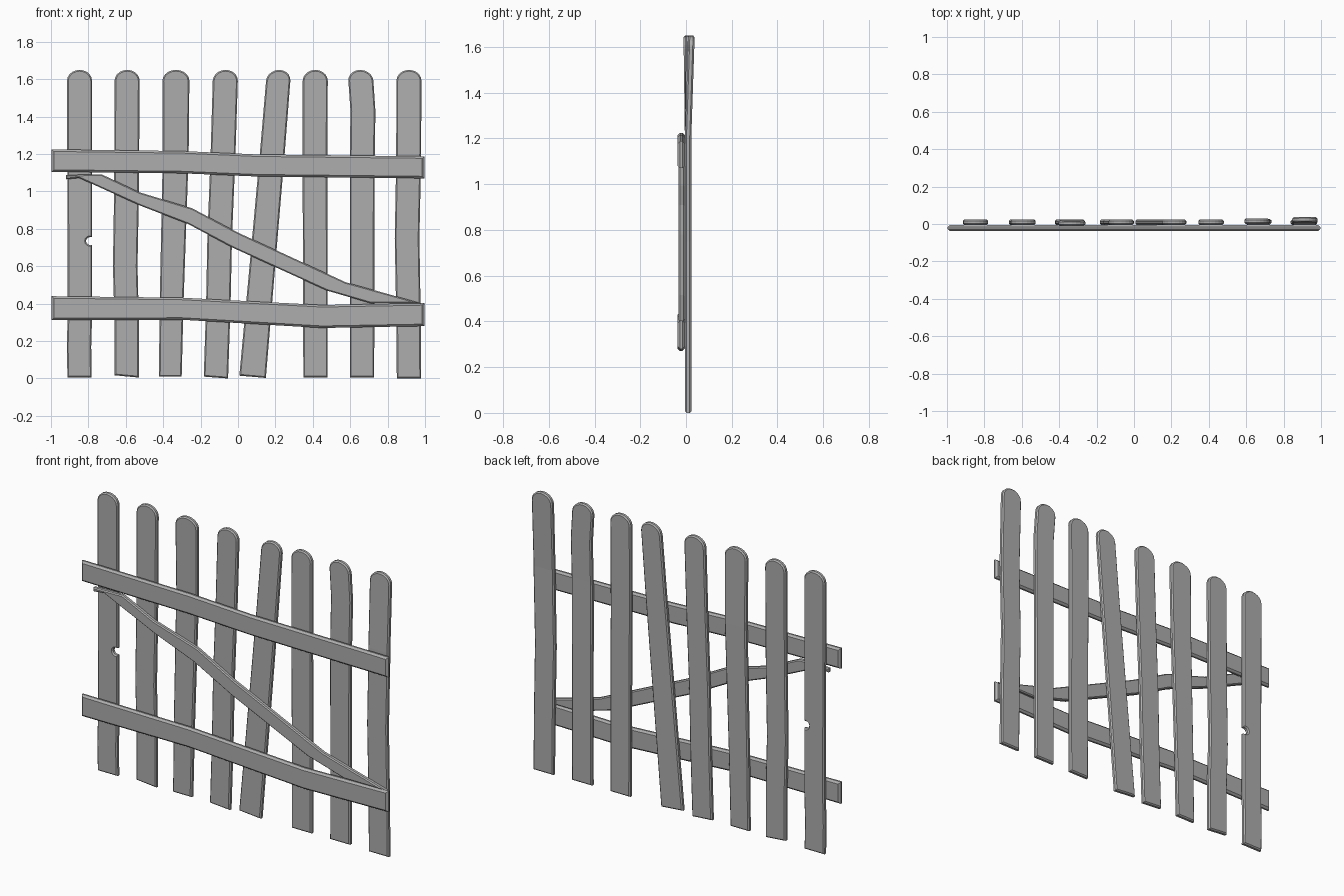
import bpy, bmesh, math
from mathutils import Vector

if "Cube" in bpy.data.objects:
    bpy.data.objects.remove(bpy.data.objects["Cube"])

wood = bpy.data.materials.new("weathered_grey")
wood.diffuse_color = (0.42, 0.42, 0.42, 1)
wood.use_nodes = True
wood.node_tree.nodes["Principled BSDF"].inputs["Base Color"].default_value = wood.diffuse_color


def board(name, outline, y0, y1, chamfer, lean=0.0, lean_z=1.2):
    """Chamfered plank from an x-z outline; the part above lean_z tilts in y."""
    bm = bmesh.new()
    face = bm.faces.new([bm.verts.new((x, y0, z)) for x, z in outline])
    ext = bmesh.ops.extrude_face_region(bm, geom=[face])
    for v in ext["geom"]:
        if isinstance(v, bmesh.types.BMVert):
            v.co.y = y1
    bmesh.ops.recalc_face_normals(bm, faces=bm.faces)
    rims = [e for e in bm.edges if abs(e.verts[0].co.y - e.verts[1].co.y) < 1e-6]
    bmesh.ops.bevel(bm, geom=rims, offset=chamfer, segments=1, affect='EDGES',
                    profile=0.5, clamp_overlap=True)
    if lean:
        bmesh.ops.bisect_plane(bm, geom=bm.verts[:] + bm.edges[:] + bm.faces[:],
                               plane_co=(0, 0, lean_z), plane_no=(0, 0, 1))
        for v in bm.verts:
            v.co.y += lean * max(0, v.co.z - lean_z) / (1.65 - lean_z)
    bmesh.ops.recalc_face_normals(bm, faces=bm.faces)
    me = bpy.data.meshes.new(name)
    bm.to_mesh(me)
    bm.free()
    me.materials.append(wood)
    ob = bpy.data.objects.new(name, me)
    bpy.context.collection.objects.link(ob)
    return ob


def picket(i, path, w_bot=0.13, w_top=0.134, drop=0.0, lean=0.0, notch=None):
    """path: (z, centre x) upwards; the last point is where the round top starts."""
    z0, z1 = path[0][0], path[-1][0]
    left, right = [], []
    for z, x in path:
        h = (w_bot + (w_top - w_bot) * (z - z0) / (z1 - z0)) / 2
        left.append((x - h, z + (drop if z == z0 else 0)))
        right.append((x + h, z))
    if notch:
        # round bite out of the right edge
        nz, r = notch
        k = next(j for j, p in enumerate(right) if p[1] > nz)
        ex = right[k][0]
        bite = [(ex - 0.012 + r * math.cos(a), nz + r * math.sin(a))
                for a in [math.radians(-90 - 30 * s) for s in range(7)]]
        right[k:k] = [(ex, nz - r)] + bite + [(ex, nz + r)]
    # rounded top, following the tilt of the last stretch
    (xl, zl), (xr, zr) = left[-1], right[-1]
    c = Vector(((xl + xr) / 2, z1))
    up = Vector((path[-1][1] - path[-2][1], z1 - path[-2][0])).normalized()
    arc = []
    for s in range(1, 10):
        a = math.pi * s / 10
        p = c + Vector((w_top / 2 * math.cos(a), 0)) + up * 0.058 * math.sin(a)
        arc.append((p.x, p.y))
    board(f"picket_{i}", right + arc + left[::-1], -0.005, 0.023, 0.007, lean)


# upright pickets, left to right
T = 1.592
picket(1, [(0.005, -0.847), (0.17, -0.85), (0.35, -0.845), (0.9, -0.846), (T, -0.847)],
       notch=(0.735, 0.021))
picket(2, [(0.005, -0.595), (0.3, -0.595), (0.6, -0.603), (1.0, -0.596), (T, -0.593)],
       drop=0.012)
picket(3, [(0.01, -0.362), (0.4, -0.355), (0.8, -0.344), (1.2, -0.333), (T, -0.332)],
       w_bot=0.122, w_top=0.144, lean=-0.006)
picket(4, [(0.0, -0.118), (0.4, -0.105), (0.75, -0.098), (1.2, -0.08), (T, -0.068)],
       drop=0.01)
picket(5, [(0.003, 0.078), (0.45, 0.117), (1.2, 0.183), (T, 0.215)],
       w_bot=0.142, w_top=0.13, drop=0.012)
picket(6, [(0.005, 0.414), (0.6, 0.414), (1.1, 0.411), (T, 0.413)])
picket(7, [(0.005, 0.663), (0.6, 0.664), (1.15, 0.664), (1.43, 0.668), (T, 0.657)],
       lean=0.006)
picket(8, [(0.0, 0.914), (0.3, 0.912), (0.75, 0.904), (1.15, 0.912), (T, 0.914)],
       lean=0.015)

# horizontal rails
board("top_rail",
      [(-0.996, 1.105), (-0.3, 1.097), (0.1, 1.08), (0.996, 1.07),
       (0.996, 1.188), (0.1, 1.198), (-0.3, 1.216), (-0.996, 1.225)],
      -0.037, -0.005, 0.011)
board("bottom_rail",
      [(-0.996, 0.312), (-0.3, 0.314), (0.45, 0.27), (0.996, 0.28),
       (0.996, 0.403), (0.45, 0.393), (-0.3, 0.432), (-0.996, 0.44)],
      -0.037, -0.005, 0.011)

# diagonal brace between the rails
board("diagonal_brace",
      [(-0.92, 1.065), (-0.85, 1.072), (-0.525, 0.925), (-0.265, 0.825), (-0.03, 0.70),
       (0.475, 0.47), (0.71, 0.402), (0.98, 0.402),
       (0.575, 0.515), (0.0, 0.78), (-0.245, 0.91), (-0.525, 0.995),
       (-0.73, 1.092), (-0.92, 1.088)],
      -0.033, -0.005, 0.006)
